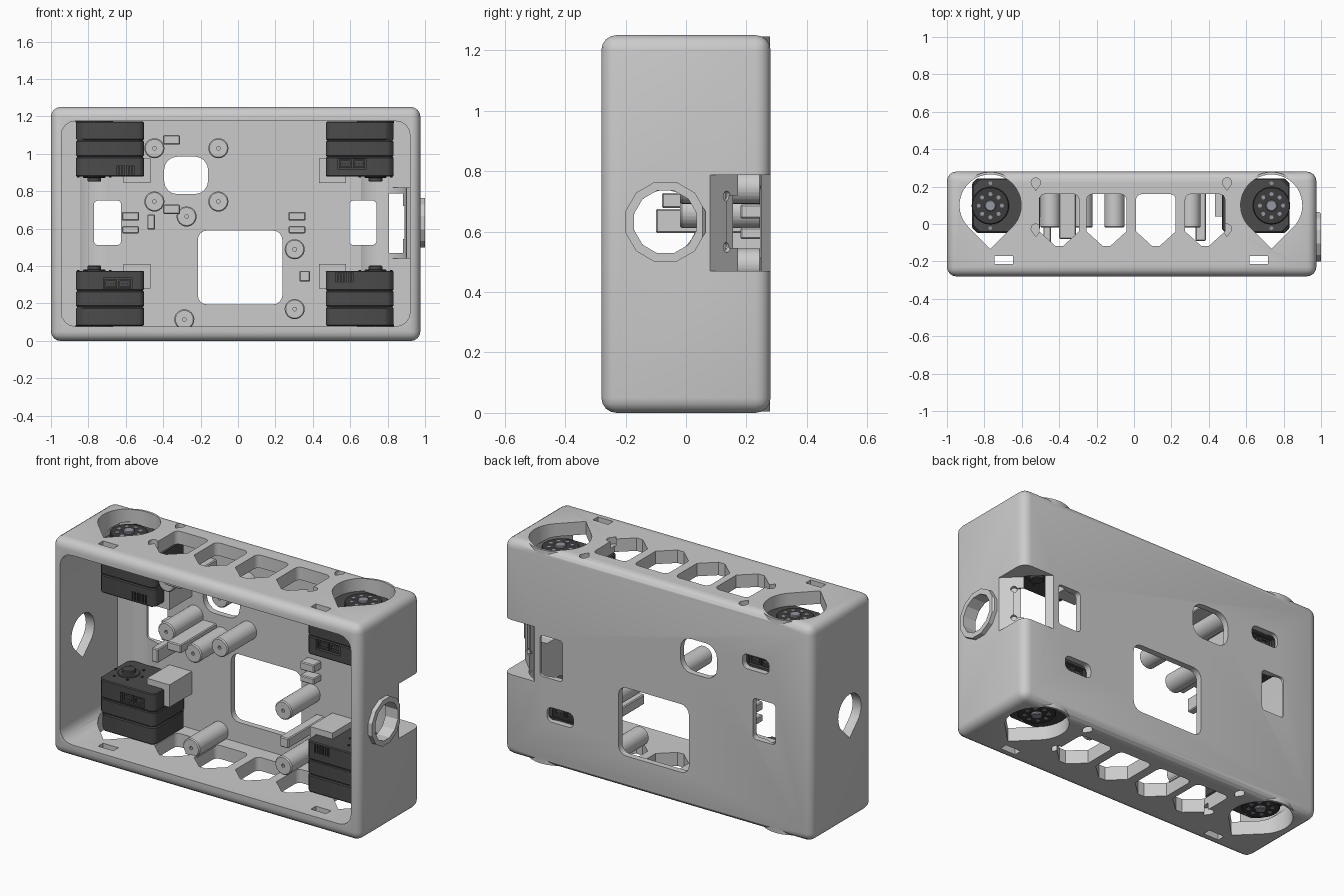
import bpy, bmesh
from math import sin, cos, pi, radians
from mathutils import Matrix

if "Cube" in bpy.data.objects:
    bpy.data.objects.remove(bpy.data.objects["Cube"])

MAP = {'x': lambda u, v, w: (w, u, v), 'y': lambda u, v, w: (u, w, v), 'z': lambda u, v, w: (u, v, w)}

def prism(name, pts, axis, a, b, bevel=0, seg=1):
    """Extrude a 2D outline along an axis from a to b."""
    bm = bmesh.new()
    lo = [bm.verts.new(MAP[axis](u, v, a)) for u, v in pts]
    hi = [bm.verts.new(MAP[axis](u, v, b)) for u, v in pts]
    n = len(pts)
    bm.faces.new(lo)
    bm.faces.new(hi)
    for i in range(n):
        bm.faces.new((lo[i], lo[(i + 1) % n], hi[(i + 1) % n], hi[i]))
    bmesh.ops.recalc_face_normals(bm, faces=bm.faces)
    if bevel:
        bmesh.ops.bevel(bm, geom=bm.edges[:], offset=bevel, segments=seg, profile=0.5, affect='EDGES')
    me = bpy.data.meshes.new(name)
    bm.to_mesh(me)
    bm.free()
    ob = bpy.data.objects.new(name, me)
    bpy.context.collection.objects.link(ob)
    return ob

def rect(x0, x1, y0, y1):
    return [(x0, y0), (x1, y0), (x1, y1), (x0, y1)]

def rrect(x0, x1, y0, y1, r, n=4):
    pts = []
    for cx, cy, s in ((x1 - r, y1 - r, 0), (x0 + r, y1 - r, 1), (x0 + r, y0 + r, 2), (x1 - r, y0 + r, 3)):
        for i in range(n + 1):
            t = (s + i / n) * pi / 2
            pts.append((cx + r * cos(t), cy + r * sin(t)))
    return pts

def circle(cx, cy, r, n=24):
    return [(cx + r * cos(2 * pi * (i + .5) / n), cy + r * sin(2 * pi * (i + .5) / n)) for i in range(n)]

def teardrop(cx, cy, r, n=24, tip=1.414):
    arc = [radians(-45 + 270 * i / n) for i in range(n + 1)]
    return [(cx + r * cos(t), cy + r * sin(t)) for t in arc] + [(cx, cy - r * tip)]

def boolean(target, tool, op='DIFFERENCE'):
    m = target.modifiers.new('b', 'BOOLEAN')
    m.operation, m.solver, m.object = op, 'EXACT', tool
    bpy.context.view_layer.objects.active = target
    bpy.ops.object.modifier_apply(modifier='b')
    bpy.data.objects.remove(tool)

def cut(target, *args):
    boolean(target, prism('cutter', *args))

def add(target, *args):
    boolean(target, prism('extra', *args), 'UNION')

def join(name, parts):
    for o in bpy.context.selected_objects:
        o.select_set(False)
    for o in parts:
        o.select_set(True)
    bpy.context.view_layer.objects.active = parts[0]
    bpy.ops.object.join()
    parts[0].name = name
    return parts[0]

def material(name, c):
    m = bpy.data.materials.new(name)
    m.diffuse_color = (*c, 1)
    m.use_nodes = True
    m.node_tree.nodes["Principled BSDF"].inputs["Base Color"].default_value = m.diffuse_color
    return m

dark = material('dark_plastic', (.07, .07, .07))
darker = material('horn_plastic', (.045, .045, .045))
steel = material('steel', (.3, .31, .36))

# ---- shell: rounded box, open at the front ----
shell = prism('shell', rect(-1, .975, -.28, .28), 'z', 0, 1.25, .05, 4)
AX, AY = (-.768, .735), .10
for x in AX:                                   # collars round the motor openings
    for z0, z1 in ((.005, .07), (1.18, 1.245)):
        add(shell, circle(x, AY, .178, 40), 'z', z0, z1)
cut(shell, rrect(-.945, .92, .078, 1.175, .075), 'y', -.5, .245)
add(shell, [(.96, .03), (.96, .265), (.75, .265), (.75, .24)], 'z', .44, .82)   # corner mount housing
add(shell, circle(-.068, .632, .137, 12), 'x', .95, 1.0)                        # port ring
cut(shell, circle(-.068, .632, .107, 12), 'x', .85, 1.1)
cut(shell, teardrop(-.07, .632, .105), 'x', -1.1, -.9)

# openings through top and bottom walls
for x in AX:
    cut(shell, teardrop(x, AY, .165, 32), 'z', -.2, 1.4)
for x in (-.40, -.147, .117, .38):
    top = rrect(x - .106, x + .106, -.04, .16, .03)[:10]
    cut(shell, top + [(x - .106, -.04), (x - .02, -.118), (x + .02, -.118), (x + .106, -.04)], 'z', -.2, 1.4)
for x in (-.697, .667):
    cut(shell, rect(x - .049, x + .049, -.215, -.17), 'z', -.2, 1.4)
for x in (-.525, .497):                        # blind screw recesses
    for y in (.222, -.025):
        for z0, z1 in ((-.1, .04), (1.21, 1.35)):
            cut(shell, teardrop(x, y, .025, 12, 1.7), 'z', z0, z1)

# back wall windows and connector slots
for w in ((-.395, -.16, .785, .985, .07), (-.215, .237, .195, .59, .05), (-.77, -.625, .513, .75, .02),
          (.595, .74, .513, .75, .02), (-.728, -.558, .908, .992, .03), (.525, .695, .263, .347, .03)):
    cut(shell, rrect(*w), 'y', .2, .35)

# diagonal corner notch with a shallow recess and four screw holes
cut(shell, [(1.055, 0), (1.2, 0), (1.2, .4), (.655, .4)], 'z', .47, .787)
cut(shell, [(.915, .13), (.935, .15), (.83, .255), (.81, .235)], 'z', .545, .72)
for y in (.135, .228):
    for z in (.548, .717):
        bpy.ops.mesh.primitive_cylinder_add(vertices=12, radius=.017, depth=.04,
                                            location=(1.055 - y, y, z), rotation=(pi / 2, 0, -pi / 4))
        boolean(shell, bpy.context.object)

# ---- standoff posts on the back wall ----
for i, (x, z) in enumerate([(-.447, 1.03), (-.105, 1.03), (-.447, .745), (-.105, .745),
                            (-.275, .665), (.303, .49), (.303, .17), (-.287, .115)]):
    post = prism(f'standoff_{i}', circle(x, z, .054), 'y', -.02, .25, .006)
    if i == 7:
        add(post, rect(x - .04, x + .04, .07, z), 'y', -.015, .25)
    cut(post, circle(x, z, .01, 10), 'y', -.1, .1)

# ---- locating bars and pads on the back wall ----
for i, (x0, x1, z0, z1, y) in enumerate([
        (-.40, -.31, 1.05, 1.10, -.08), (-.40, -.31, .678, .728, -.08), (-.485, -.443, .595, .675, -.10),
        (-.62, -.53, .643, .69, .18), (-.62, -.53, .575, .613, .18), (.27, .36, .643, .69, .18),
        (.27, .36, .575, .613, .18), (.328, .385, .317, .375, -.09)]):
    prism(f'locating_bar_{i}', rect(x0, x1, z0, z1), 'y', y, .25, .005)

# ---- L brackets hugging the inner corner of each motor ----
L = [(.595, .217), (.45, .217), (.45, .347), (.487, .347), (.487, .254), (.595, .254)]
for sx in (-1, 1):
    for sz in (-1, 1):
        prism('motor_bracket', [(-.0175 + sx * u, .627 + sz * v) for u, v in L], 'y', .04, .25)

# ---- motor, built once around its output axis (outer face at z = 0) ----
def body(x0, x1, h, c):
    return [(x0 + c, -h), (x1 - .02, -h), (x1, -h + .02), (x1, h - .02),
            (x1 - .02, h), (x0 + c, h), (x0, h - c), (x0, -h + c)]

def dots(n, r, z0, z1, size):
    return [prism('dot', circle(r * cos(2 * pi * i / n), r * sin(2 * pi * i / n), size, 10), 'z', z0, z1)
            for i in range(n)]

lower = prism('motor_lower', body(-.097, .265, .145, .025), 'z', -.295, -.19, .005)
cut(lower, rect(.048, .202, -.255, -.197), 'y', .12, .2)
for i in range(6):
    cut(lower, rect(.12 + i * .017, .128 + i * .017, -.285, -.235), 'y', -.2, -.135)
case = [lower,
        prism('seam', body(-.092, .26, .14, .025), 'z', -.2, -.09),
        prism('middle', body(-.097, .265, .145, .025), 'z', -.186, -.104, .004),
        prism('upper', body(-.097, .265, .145, .04), 'z', -.1, 0, .006),
        prism('idler', circle(0, 0, .037), 'z', -.322, -.29, .004),
        prism('idler_ring', circle(0, 0, .06), 'z', -.302, -.29, .004)]
for x0 in (.055, .129):                        # connector sockets
    sock = prism('socket', rect(x0, x0 + .066, -.249, -.203), 'y', .115, .137)
    cut(sock, rect(x0 + .008, x0 + .058, -.241, -.211), 'y', .125, .2)
    case.append(sock)
motor_case = join('motor_case', case)
motor_case.data.materials.append(dark)

horn = join('motor_horn', [prism('horn', circle(0, 0, .1, 32), 'z', -.01, .022, .004)]
            + dots(6, .085, -.3, -.29, .007))
horn.data.materials.append(darker)
screws = [prism('hub', circle(0, 0, .03), 'z', 0, .034, .004)] + dots(8, .062, .01, .024, .011)
for y in (-.12, .12):
    screws.append(prism('screw', circle(0, y, .01, 10), 'z', -.01, .003))
for i in range(3):
    for x0 in (.07, .144):
        screws.append(prism('pin', rect(x0 + i * .015, x0 + .006 + i * .015, -.23, -.222), 'y', .12, .136))
hub = join('motor_screws', screws)
hub.data.materials.append(steel)

# four placements: each is a half turn of the first
places = [(AX[0], 1.173, Matrix.Identity(4)), (AX[1], 1.173, Matrix.Rotation(pi, 4, 'Z')),
          (AX[0], .08, Matrix.Rotation(pi, 4, 'X')), (AX[1], .08, Matrix.Rotation(pi, 4, 'Y'))]
for part in (motor_case, horn, hub):
    for i, (x, z, rot) in enumerate(places):
        ob = part if i == 0 else part.copy()
        if i:
            bpy.context.collection.objects.link(ob)
        ob.matrix_world = Matrix.Translation((x, AY - .002, z)) @ rot

# smooth the rounded surfaces, keep edges sharp
bpy.ops.object.select_all(action='SELECT')
bpy.context.view_layer.objects.active = shell
bpy.ops.object.shade_smooth_by_angle(angle=radians(28))
